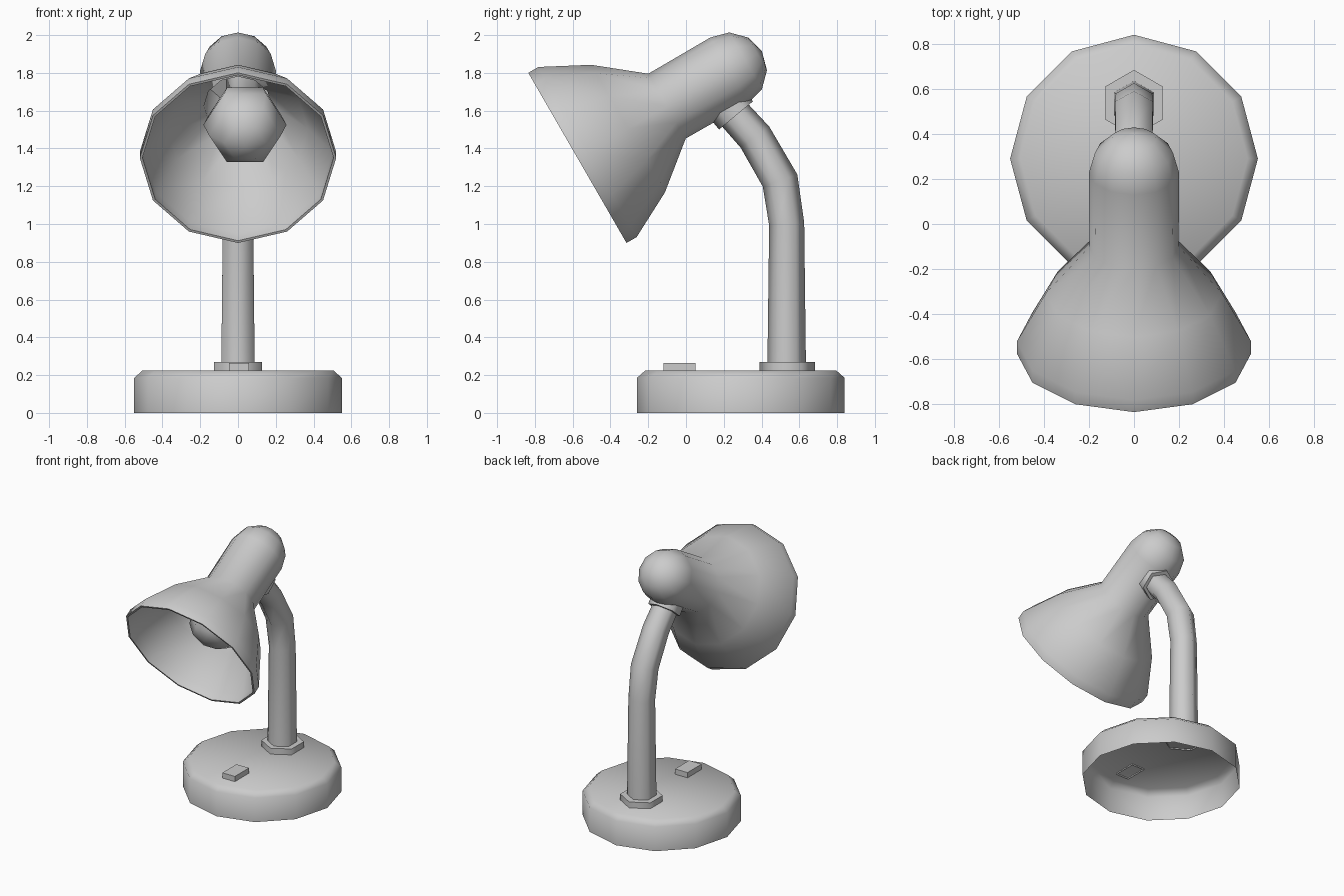
import bpy
import bmesh
from math import cos, sin, pi, radians
from mathutils import Vector

cube = bpy.data.objects.get("Cube")
if cube:
    bpy.data.objects.remove(cube, do_unlink=True)

grey = bpy.data.materials.new("lamp grey")
grey.use_nodes = True
colour = (0.6, 0.6, 0.6, 1)
grey.diffuse_color = colour
grey.node_tree.nodes["Principled BSDF"].inputs["Base Color"].default_value = colour

X = Vector((1, 0, 0))
UP = Vector((0, 0, 1))


def finish(name, bm, angle=65):
    bmesh.ops.recalc_face_normals(bm, faces=bm.faces)
    mesh = bpy.data.meshes.new(name)
    bm.to_mesh(mesh)
    bm.free()
    mesh.materials.append(grey)
    obj = bpy.data.objects.new(name, mesh)
    bpy.context.collection.objects.link(obj)
    bpy.ops.object.select_all(action="DESELECT")
    obj.select_set(True)
    bpy.context.view_layer.objects.active = obj
    bpy.ops.object.shade_smooth_by_angle(angle=radians(angle))
    return obj


def loft(name, stations, sides, phase=0, cap_end=False):
    """Skin rings given as (centre, axis, radius); radius 0 makes a pole."""
    bm = bmesh.new()
    rings = []
    for centre, axis, radius in stations:
        if radius == 0:
            rings.append([bm.verts.new(centre)] * sides)
            continue
        side = X.cross(axis).normalized()
        angles = [phase + 2 * pi * i / sides for i in range(sides)]
        rings.append([bm.verts.new(centre + radius * (cos(t) * side + sin(t) * X))
                      for t in angles])
    for a, b in zip(rings, rings[1:]):
        for i in range(sides):
            j = (i + 1) % sides
            corners = list(dict.fromkeys([a[i], a[j], b[j], b[i]]))
            bm.faces.new(corners)
    if cap_end:
        bm.faces.new(rings[-1])
    return finish(name, bm)


def lathe(name, origin, axis, profile, sides, **options):
    """Turn a (distance along axis, radius) profile round a straight axis."""
    origin = Vector(origin)
    return loft(name, [(origin + axis * s, axis, r) for s, r in profile], sides, **options)


# Hollow base, open underneath
lathe("base", (0, 0.29, 0), UP, [(0, 0.55), (0.185, 0.55), (0.225, 0.505)], 12, cap_end=True)

# Collar where the neck meets the base
lathe("neck_collar", (0, 0.537, 0), UP, [(0.215, 0.147), (0.27, 0.147)], 6, cap_end=True)

# Rocker switch, open underneath
bm = bmesh.new()
bmesh.ops.create_cube(bm, size=1)
bmesh.ops.scale(bm, vec=(0.105, 0.17, 0.05), verts=bm.verts)
bmesh.ops.translate(bm, vec=(0.005, -0.035, 0.24), verts=bm.verts)
bottom = [f for f in bm.faces if f.normal.z < -0.5]
bmesh.ops.delete(bm, geom=bottom, context="FACES_ONLY")
finish("switch", bm)

# Curved neck: (y, z, radius) along its path
path = [(0.533, 0.25, 0.102), (0.533, 1.0, 0.093), (0.498, 1.23, 0.097),
        (0.365, 1.46, 0.094), (0.22, 1.62, 0.09)]
points = [Vector((0, y, z)) for y, z, r in path]
stations = []
for i, point in enumerate(points):
    before = points[max(i - 1, 0)]
    after = points[min(i + 1, len(points) - 1)]
    tangent = (after - point).normalized() + (point - before).normalized()
    stations.append((point, tangent.normalized(), path[i][2]))
loft("neck", stations, 6)

# Nut joining the neck to the head
nut_axis = Vector((0, -0.64, 0.77)).normalized()
lathe("head_nut", (0, 0.265, 1.575), nut_axis,
      [(0, 0), (0, 0.117), (0.07, 0.117)], 6, cap_end=True)

# Lamp head: inner wall, rim, flared shade, tube and domed end
head_axis = Vector((0, cos(pi / 6), 0.5))
rim_centre = Vector((0, -0.575, 1.35))
inner = [(0.9, 0), (0.9, 0.18), (0.55, 0.18), (0.31, 0.37), (0.065, 0.5), (0, 0.506)]
outer = [(0, 0.52), (0.062, 0.52), (0.31, 0.39), (0.548, 0.198)]
dome = [(0.928 + 0.2 * sin(t), 0.2 * cos(t)) for t in (0, pi / 6, pi / 3)]
lathe("lamp_head", rim_centre, head_axis, inner + outer + dome + [(1.128, 0)], 12)

# Bulb with a tapered socket end, turned so its corners point sideways
bulb = [(-0.22 * cos(t), 0.22 * sin(t)) for t in (pi / 6, pi / 3, pi / 2, 2 * pi / 3)]
lathe("bulb", rim_centre + head_axis * 0.35 + X * 0.037, head_axis,
      [(-0.22, 0)] + bulb + [(0.25, 0.1), (0.54, 0.1)], 6, phase=pi / 2)
